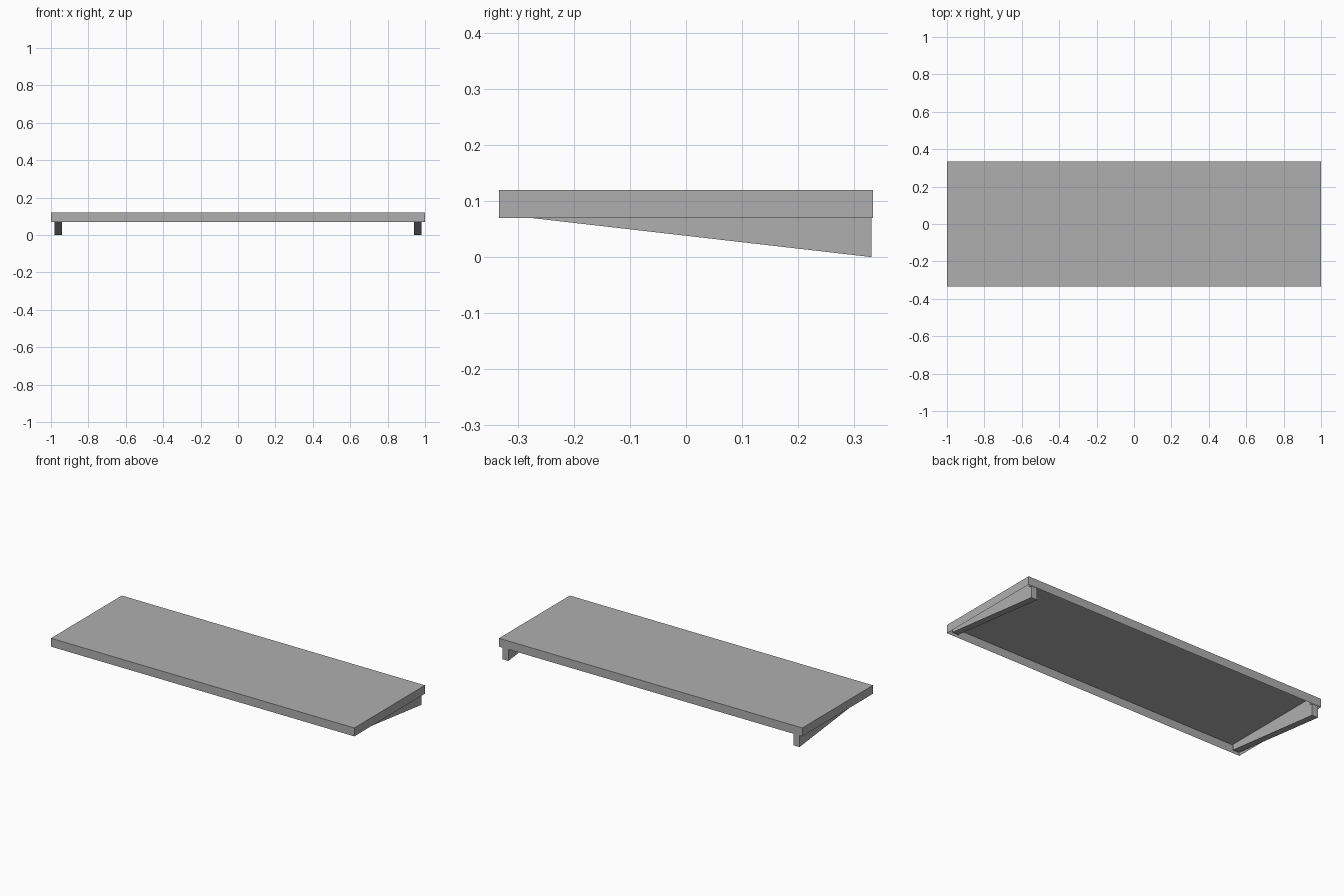
import bpy, bmesh

if "Cube" in bpy.data.objects:
    bpy.data.objects.remove(bpy.data.objects["Cube"])

W, D = 1.0, 0.333          # half width, half depth
Z0, Z1 = 0.07, 0.12        # shelf underside and top
RIM, SKIN = 0.02, 0.012    # rim width and top panel thickness

grey = bpy.data.materials.new("dark_grey")
grey.diffuse_color = (0.43, 0.43, 0.43, 1)
grey.use_nodes = True
grey.node_tree.nodes["Principled BSDF"].inputs["Base Color"].default_value = grey.diffuse_color


def make_object(name, bm):
    bmesh.ops.recalc_face_normals(bm, faces=bm.faces)
    me = bpy.data.meshes.new(name)
    bm.to_mesh(me)
    bm.free()
    me.materials.append(grey)
    ob = bpy.data.objects.new(name, me)
    bpy.context.collection.objects.link(ob)
    return ob


# Shelf board: a box hollowed from below
bm = bmesh.new()
bmesh.ops.create_cube(bm, size=1)
for v in bm.verts:
    v.co = (v.co.x * 2 * W, v.co.y * 2 * D, Z0 if v.co.z < 0 else Z1)
bm.normal_update()
bottom = next(f for f in bm.faces if f.normal.z < -0.9)
bmesh.ops.inset_region(bm, faces=[bottom], thickness=RIM)
for v in bottom.verts:
    v.co.z = Z1 - SKIN
make_object("shelf_board", bm)

# Wedge brackets: side profile (y, z) tucked into the hollow, one per end
profile = [(-D + RIM, 0.074), (0.331, 0.0), (0.331, Z0), (D - RIM, Z0),
           (D - RIM, Z1 - SKIN), (-D + RIM, Z1 - SKIN)]
for side, name in ((1, "right_bracket"), (-1, "left_bracket")):
    bm = bmesh.new()
    face = bm.faces.new([bm.verts.new((side * 0.94, y, z)) for y, z in profile])
    ext = bmesh.ops.extrude_face_region(bm, geom=[face])
    for v in ext["geom"]:
        if isinstance(v, bmesh.types.BMVert):
            v.co.x = side * 0.98
    make_object(name, bm)
